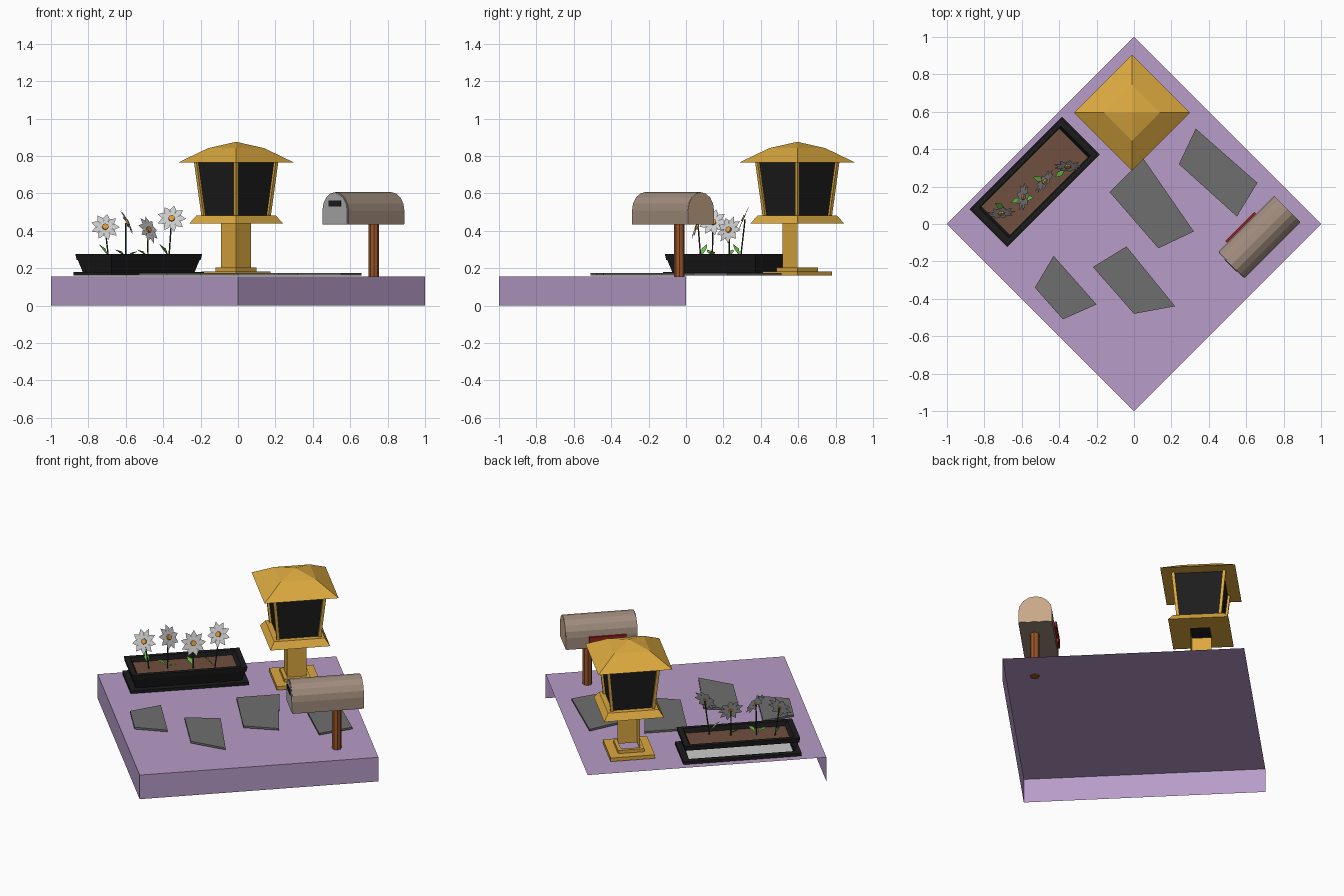
import bpy, bmesh, math
from mathutils import Vector, Matrix

if "Cube" in bpy.data.objects:
    bpy.data.objects.remove(bpy.data.objects["Cube"])

S = math.sqrt(0.5)

def W(u, v, z):
    """Garden frame turned 45 degrees: u runs to back right, v to back left."""
    return Vector(((u - v) * S, (u + v) * S, z))

def mat(name, hexcol):
    m = bpy.data.materials.new(name)
    c = [int(hexcol[i:i + 2], 16) / 255 for i in (0, 2, 4)]
    m.diffuse_color = [*(x / 12.92 if x < 0.04 else ((x + 0.055) / 1.055) ** 2.4 for x in c), 1]
    m.use_nodes = True
    m.node_tree.nodes["Principled BSDF"].inputs["Base Color"].default_value = m.diffuse_color
    return m

PURPLE, GOLD, BLACK = mat("lilac", "B79CC8"), mat("gold", "DBA83F"), mat("black", "1C1C1C")
SOIL, STONE, BODY = mat("soil", "70503F"), mat("stone", "6E6E6E"), mat("taupe", "A08C7D")
TAN, WOOD, RED = mat("tan", "C9A888"), mat("wood", "9A5529"), mat("red", "9A2020")
GREY, PETAL, ORANGE = mat("grey", "ABABAB"), mat("petal", "DADADA"), mat("orange", "E09A40")
GREEN, STEM, PALE = mat("green", "6CC048"), mat("stem", "2C4020"), mat("pale", "F2F2F2")

def finish(name, bm, m, fix=False):
    if fix:
        bmesh.ops.recalc_face_normals(bm, faces=bm.faces)
    me = bpy.data.meshes.new(name)
    bm.to_mesh(me)
    bm.free()
    me.materials.append(m)
    ob = bpy.data.objects.new(name, me)
    bpy.context.collection.objects.link(ob)
    return ob

def loft(name, cu, cv, loops, m, skip=(), bottom=False, top=False):
    """Stack of rectangles (half u, half v, z); skip side 0=v+ 1=u- 2=v- 3=u+."""
    bm = bmesh.new()
    rings = [[bm.verts.new(W(cu + a * hu, cv + b * hv, z))
              for a, b in ((1, 1), (-1, 1), (-1, -1), (1, -1))] for hu, hv, z in loops]
    for a, b in zip(rings, rings[1:]):
        for i in range(4):
            if i not in skip:
                j = (i + 1) % 4
                bm.faces.new((a[i], a[j], b[j], b[i]))
    if bottom:
        bm.faces.new(rings[0][::-1])
    if top:
        bm.faces.new(rings[-1])
    return finish(name, bm, m)

def prism(name, pts, vec, m):
    bm = bmesh.new()
    f = bm.faces.new([bm.verts.new(p) for p in pts])
    r = bmesh.ops.extrude_face_region(bm, geom=[f], use_keep_orig=True)
    bmesh.ops.translate(bm, vec=vec, verts=[e for e in r["geom"] if isinstance(e, bmesh.types.BMVert)])
    return finish(name, bm, m, True)

def rod(name, a, b, r, n, m):
    d = b - a
    bm = bmesh.new()
    bmesh.ops.create_cone(bm, cap_ends=True, segments=n, radius1=r, radius2=r, depth=d.length,
                          matrix=Matrix.Translation((a + b) / 2) @ d.to_track_quat('Z', 'Y').to_matrix().to_4x4())
    return finish(name, bm, m)

# Ground slab: top and the two front walls only
loft("ground", 0, 0, [(S, S, 0), (S, S, 0.155)], PURPLE, skip=(0, 3), top=True)

# Stepping stones
for k, pts in enumerate([
    [(0.33, 0.51), (0.24, 0.32), (0.55, 0.04), (0.66, 0.22)],
    [(0.05, 0.35), (-0.13, 0.17), (0.13, -0.13), (0.32, -0.04)],
    [(-0.04, -0.12), (-0.22, -0.23), (0.0, -0.48), (0.22, -0.44)],
    [(-0.43, -0.17), (-0.53, -0.34), (-0.38, -0.51), (-0.2, -0.43)]]):
    prism(f"stepping_stone_{k + 1}", [Vector((x, y, 0.162)) for x, y in pts], Vector((0, 0, 0.012)), STONE)

# Planter: saucer, tapered box, soil
PU, PV = -0.216, 0.535
loft("planter_saucer", PU, PV, [(0.35, 0.143, 0.162), (0.35, 0.143, 0.18), (0.312, 0.108, 0.18),
                                (0.312, 0.108, 0.165)], BLACK)
loft("planter_floor", PU, PV, [(0.312, 0.108, 0.163)], PALE, top=True)
loft("planter_walls", PU, PV, [(0.314, 0.109, 0.18), (0.342, 0.137, 0.275)], BLACK, skip=(0,))
loft("planter_rim", PU, PV, [(0.337, 0.132, 0.245), (0.342, 0.137, 0.275), (0.31, 0.112, 0.275),
                             (0.295, 0.108, 0.245)], BLACK)
loft("planter_soil", PU, PV, [(0.296, 0.109, 0.245)], SOIL, top=True)

# Flowers: stem, petals, centre and leaves
def flower(k, root, head, normal, leaves):
    head, root = Vector(head), Vector((*root, 0.24))
    n = Vector(normal).normalized()
    rod(f"stem_{k}", root, head - n * 0.006, 0.004, 5, STEM)
    M = Matrix.Translation(head) @ n.to_track_quat('Z', 'Y').to_matrix().to_4x4()
    bm = bmesh.new()
    for i in range(9):
        R = M @ Matrix.Rotation(math.tau * i / 9, 4, 'Z')
        bm.faces.new([bm.verts.new(R @ Vector(p)) for p in
                      ((0.01, -0.005, 0), (0.05, -0.017, 0.004), (0.078, 0, 0), (0.05, 0.017, 0.004), (0.01, 0.005, 0))])
    finish(f"petals_{k}", bm, PETAL)
    rod(f"flower_centre_{k}", head, head + n * 0.01, 0.017, 8, ORANGE)
    bm = bmesh.new()
    for ang, rise in leaves:
        d = Vector((math.cos(ang), math.sin(ang), 0))
        s = Vector((-d.y, d.x, 0)) * 0.016
        b, t = root + Vector((0, 0, 0.02)), root + d * 0.065 + Vector((0, 0, rise))
        mid = (b + t) / 2 + Vector((0, 0, 0.01))
        bm.faces.new([bm.verts.new(p) for p in (b, mid + s, t, mid - s)])
    finish(f"leaves_{k}", bm, GREEN)

flower(1, (-0.69, 0.08), (-0.71, 0.06, 0.42), (0.1, -0.9, 0.4), [(2.6, 0.09)])
flower(2, (-0.60, 0.14), (-0.595, 0.145, 0.445), (0.88, -0.1, 0.45), [(3.6, 0.06), (0, 0.05)])
flower(3, (-0.48, 0.23), (-0.48, 0.23, 0.405), (0.75, -0.55, 0.35), [(2.8, 0.06)])
flower(4, (-0.37, 0.29), (-0.355, 0.31, 0.465), (0, -0.9, 0.4), [(3.8, 0.09)])

# Bird feeder, given by corner radius
FU, FV = (-0.01 + 0.595) * S, (0.01 + 0.595) * S
def tower(name, prof, m, **kw):
    return loft(name, FU, FV, [(r * S, r * S, z) for r, z in prof], m, **kw)

tower("feeder_base", [(0.185, 0.16), (0.185, 0.183), (0.11, 0.183), (0.11, 0.203), (0.08, 0.203)], GOLD)
tower("feeder_pillar", [(0.08, 0.183), (0.08, 0.44)], GOLD, skip=(0, 3))
tower("feeder_tray", [(0.08, 0.44), (0.25, 0.44), (0.212, 0.482), (0.165, 0.482), (0.165, 0.465)], GOLD)
tower("feeder_glass", [(0.165, 0.465), (0.205, 0.766)], BLACK, bottom=True)
tower("feeder_roof", [(0.2, 0.765), (0.31, 0.765), (0.15, 0.842), (0, 0.876)], GOLD)
for a in (1, -1):
    for b in (1, -1):
        bot, top = 0.172 * S, 0.212 * S
        rod("feeder_post", W(FU + a * bot, FV + b * bot, 0.475),
            W(FU + a * top, FV + b * top, 0.766), 0.013, 4, GOLD)

# Mailbox: arched body, rear panel, door with slot, flag and post
MV, MR, MZ = -0.523, 0.099, 0.508
def arch(u, r, low):
    pts = [W(u, MV + r, low)]
    pts += [W(u, MV + r * math.cos(t), MZ + r * math.sin(t)) for t in (math.pi * i / 8 for i in range(9))]
    return pts + [W(u, MV - r, low)]

AX = W(1, 0, 0)
prism("mailbox_body", arch(0.214, MR, 0.435), AX * 0.42, BODY)
prism("mailbox_back", arch(0.634, MR * 0.99, 0.436), AX * 0.003, TAN)
prism("mailbox_door", arch(0.210, MR * 0.93, 0.44), AX * 0.005, GREY)
prism("mailbox_slot", [W(0.207, MV + a, z) for a, z in
                       ((-0.045, 0.53), (0.045, 0.53), (0.045, 0.562), (-0.045, 0.562))], AX * 0.004, BLACK)
prism("mailbox_flag", [W(u, -0.423, z) for u, z in
                       ((0.28, 0.455), (0.36, 0.455), (0.36, 0.475), (0.5, 0.475), (0.5, 0.51), (0.28, 0.51))],
      W(0, 0.014, 0), RED)
rod("mailbox_post", Vector((0.727, -0.035, 0.15)), Vector((0.727, -0.035, 0.437)), 0.028, 8, WOOD)
